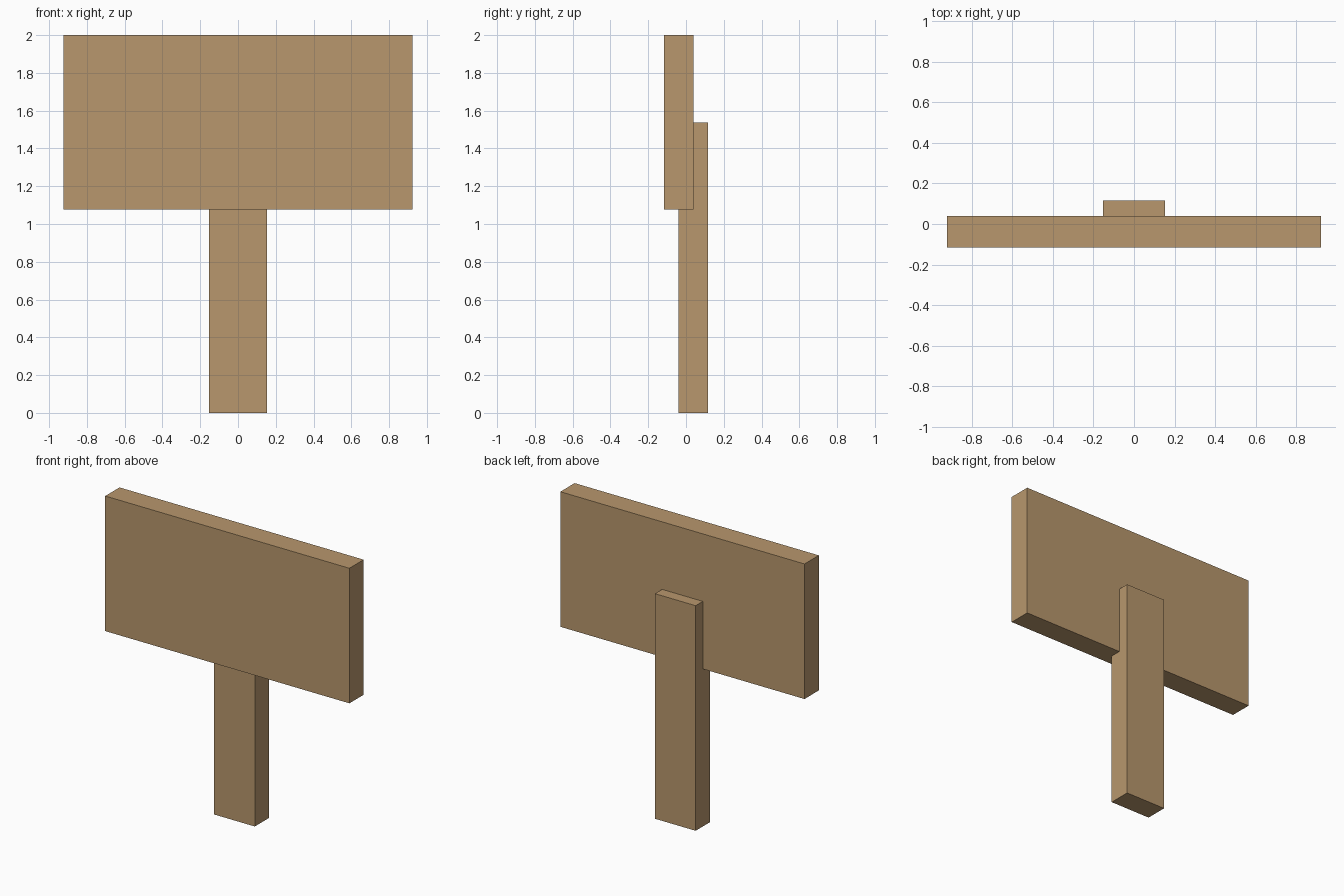
import bpy
from mathutils import Matrix, Vector

if "Cube" in bpy.data.objects:
    bpy.data.objects.remove(bpy.data.objects["Cube"])

U = 2 / 13  # one plank thickness

wood = bpy.data.materials.new("wood")
wood.diffuse_color = (0.48, 0.31, 0.153, 1)
wood.use_nodes = True
wood.node_tree.nodes["Principled BSDF"].inputs["Base Color"].default_value = wood.diffuse_color


def box(name, size, center):
    bpy.ops.mesh.primitive_cube_add(size=1, location=center)
    ob = bpy.context.object
    ob.name = name
    ob.data.transform(Matrix.Diagonal((*size, 1)))
    ob.data.materials.append(wood)
    return ob


# Upright post, standing behind the board
box("post", Vector((2, 1, 10)) * U, Vector((0, 0.25, 5)) * U)

# Sign board, half let into the front of the post
box("sign_board", Vector((12, 1, 6)) * U, Vector((0, -0.25, 10)) * U)
